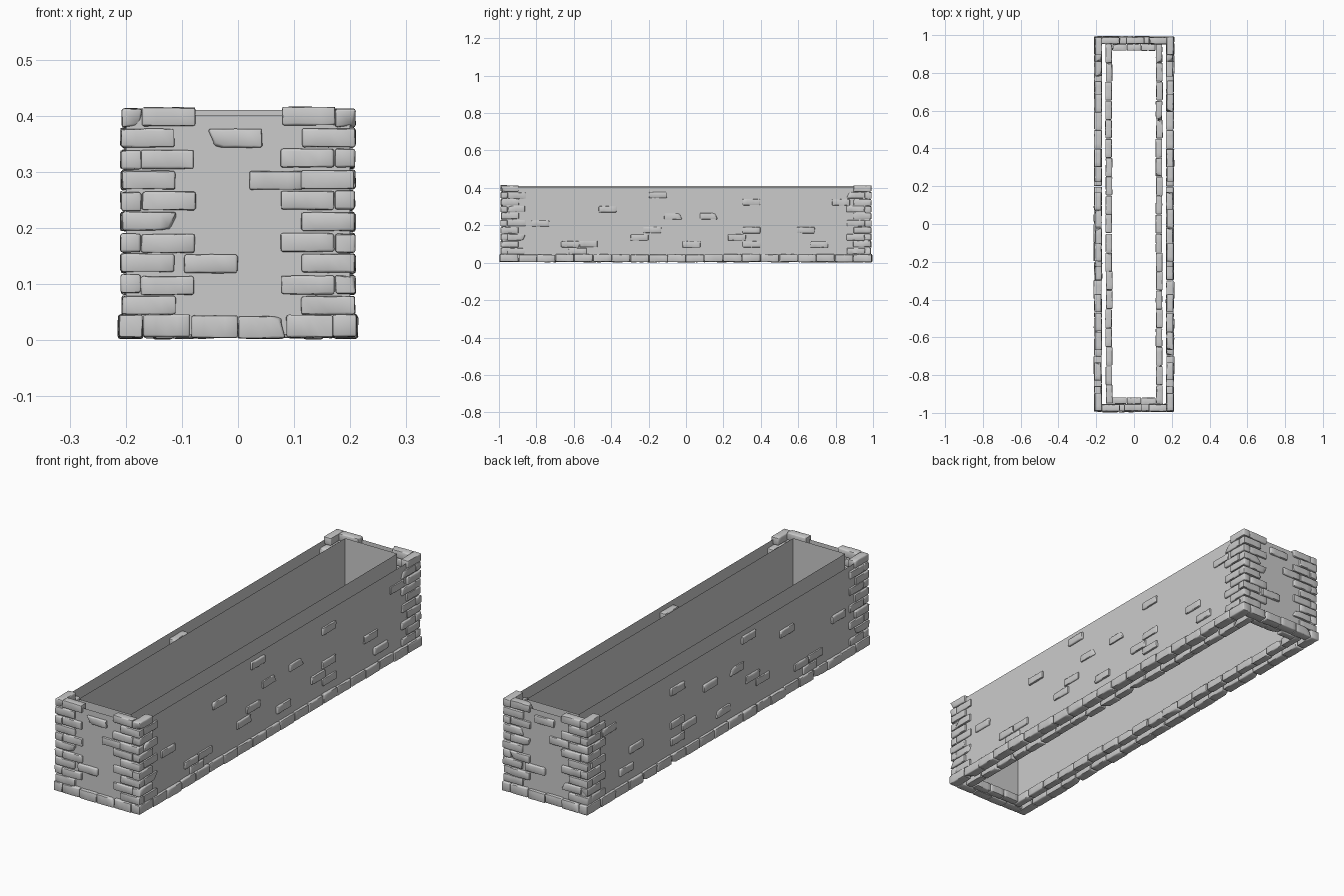
import bpy, bmesh, random
from mathutils import Vector

if "Cube" in bpy.data.objects:
    bpy.data.objects.remove(bpy.data.objects["Cube"])

random.seed(7)
ROW = 0.0373           # course height
Z0 = 0.0245            # centre of lowest course
LEN, DEP, HGT = 0.095, 0.036, 0.033


def brick(bm, center, size):
    """Worn, rounded stone block; some have a broken corner."""
    b = bmesh.new()
    bmesh.ops.create_cube(b, size=1)
    bmesh.ops.scale(b, vec=size, verts=b.verts)
    bmesh.ops.bevel(b, geom=list(b.edges), offset=0.004, segments=2,
                    profile=0.5, affect='EDGES')
    long_edges = [e for e in b.edges if e.calc_length() > 0.05]
    bmesh.ops.subdivide_edges(b, edges=long_edges, cuts=3, use_grid_fill=True)
    chip = None
    if random.random() < 0.3:
        chip = Vector([random.choice((-0.5, 0.5)) * s for s in size])
    for v in b.verts:
        if chip and (v.co - chip).length < 0.03:
            v.co -= chip * (0.25 * (1 - (v.co - chip).length / 0.03))
        v.co += Vector([random.uniform(-0.0007, 0.0007) for _ in range(3)])
    jitter = Vector([random.uniform(-0.002, 0.002) for _ in range(3)])
    bmesh.ops.translate(b, vec=Vector(center) + jitter, verts=b.verts)
    tmp = bpy.data.meshes.new("tmp")
    b.to_mesh(tmp)
    b.free()
    bm.from_mesh(tmp)
    bpy.data.meshes.remove(tmp)


def finish(bm, name, smooth=True):
    me = bpy.data.meshes.new(name)
    bm.to_mesh(me)
    bm.free()
    ob = bpy.data.objects.new(name, me)
    bpy.context.collection.objects.link(ob)
    if smooth:
        bpy.ops.object.select_all(action='DESELECT')
        ob.select_set(True)
        bpy.context.view_layer.objects.active = ob
        bpy.ops.object.shade_smooth_by_angle(angle=0.7)
    return ob


def wall(name, x, y, z0, z1, inward=False):
    """Open rectangular sleeve without top or bottom."""
    bm = bmesh.new()
    ring = [(-x, -y), (x, -y), (x, y), (-x, y)]
    lo = [bm.verts.new((*p, z0)) for p in ring]
    hi = [bm.verts.new((*p, z1)) for p in ring]
    for i in range(4):
        j = (i + 1) % 4
        f = bm.faces.new((lo[i], lo[j], hi[j], hi[i]))
        if inward:
            f.normal_flip()
    finish(bm, name, smooth=False)


def base_ring(name, x, y, dep, z, hgt, n_side, n_end):
    """Ring of bricks; x and y are the outer faces."""
    bm = bmesh.new()
    step = 2 * y / n_side
    end = 2 * (x - dep) / n_end
    for s in (-1, 1):
        for i in range(n_side):
            brick(bm, (s * (x - dep / 2), -y + step * (i + 0.5), z),
                  (dep, step - 0.002, hgt))
        for i in range(n_end):
            brick(bm, (-x + dep + end * (i + 0.5), s * (y - dep / 2), z),
                  (end - 0.002, dep, hgt))
    finish(bm, name)


# Plain outer and inner wall surfaces
wall("outer_wall", 0.2, 0.98, 0.01, 0.401)
wall("inner_wall", 0.128, 0.936, 0.01, 0.41, inward=True)

# Bottom courses
base_ring("outer_base_bricks", 0.212, 0.995, 0.042, 0.0245, 0.04, 20, 4)
base_ring("inner_base_bricks", 0.15, 0.953, 0.034, 0.0215, 0.036, 19, 3)

# Interlocking corner bricks
X, Y = 0.208, 0.99
bm = bmesh.new()
for sx in (-1, 1):
    for sy in (-1, 1):
        for r in range(1, 11):
            z = Z0 + r * ROW
            # the through brick alternates between side and end
            side_start = Y if r % 2 == 0 else Y - DEP
            end_start = X - DEP if r % 2 == 0 else X
            brick(bm, (sx * (X - DEP / 2), sy * (side_start - LEN / 2), z),
                  (DEP, LEN, HGT))
            brick(bm, (sx * (end_start - LEN / 2), sy * (Y - DEP / 2), z),
                  (LEN, DEP, HGT))
finish(bm, "corner_bricks")

# Scattered exposed bricks: (position along wall, course)
side = [(-.78, 5), (-.42, 7), (-.15, 9), (-.07, 6), (.12, 6), (.35, 8),
        (.83, 8), (-.62, 2), (-.52, 2), (-.58, 1), (-.25, 3), (-.18, 4),
        (.03, 2), (.27, 3), (.35, 4), (.35, 2), (.64, 4), (.71, 2)]
ends = [(-.005, 9), (-.05, 3), (.068, 7)]
bm = bmesh.new()
for s in (-1, 1):
    for p, r in side:
        brick(bm, (s * (X - DEP / 2), p, Z0 + r * ROW), (DEP, LEN, HGT))
    for p, r in ends:
        brick(bm, (-s * p, s * (Y - DEP / 2), Z0 + r * ROW), (LEN, DEP, HGT))
finish(bm, "scattered_bricks")
